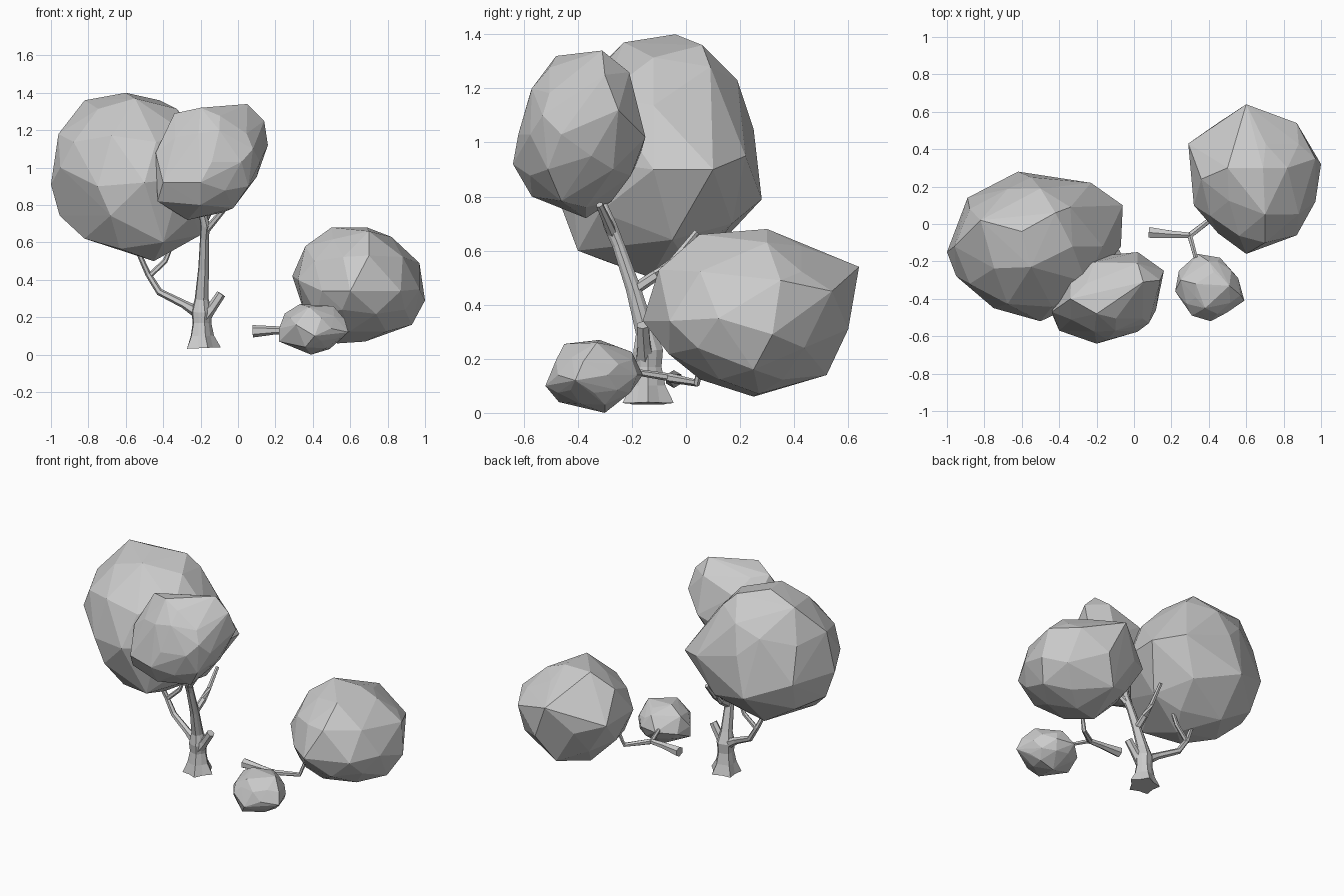
import bpy, bmesh, math
from mathutils import Vector

cube = bpy.data.objects.get("Cube")
if cube:
    bpy.data.objects.remove(cube, do_unlink=True)

# One plain grey for everything
grey = bpy.data.materials.new("plain grey")
grey.use_nodes = True
grey.diffuse_color = (0.6, 0.6, 0.6, 1)
grey.node_tree.nodes["Principled BSDF"].inputs["Base Color"].default_value = (0.6, 0.6, 0.6, 1)


def finish(bm, name):
    bmesh.ops.recalc_face_normals(bm, faces=bm.faces)
    mesh = bpy.data.meshes.new(name)
    bm.to_mesh(mesh)
    bm.free()
    mesh.materials.append(grey)
    obj = bpy.data.objects.new(name, mesh)
    bpy.context.collection.objects.link(obj)
    return obj


def foliage(name, center, radii, corners):
    """Faceted clump: an ellipsoid core wrapped together with its main corners."""
    bm = bmesh.new()
    bmesh.ops.create_icosphere(bm, subdivisions=2, radius=1)
    corners = [Vector(c) for c in corners]
    gap = 0.4 * min(radii)
    for v in bm.verts:
        v.co = Vector([c + r * n for c, r, n in zip(center, radii, v.co)])
    # Core points too close to a corner give way to it
    crowded = [v for v in bm.verts if min((v.co - c).length for c in corners) < gap]
    bmesh.ops.delete(bm, geom=crowded, context="VERTS")
    bmesh.ops.delete(bm, geom=bm.edges[:], context="EDGES_FACES")
    points = [v.co.copy() for v in bm.verts] + corners
    bm.clear()
    for p in points:
        bm.verts.new(p)
    hull = bmesh.ops.convex_hull(bm, input=bm.verts)
    inside = [e for e in hull["geom_interior"] if isinstance(e, bmesh.types.BMVert)]
    bmesh.ops.delete(bm, geom=inside, context="VERTS")
    return finish(bm, name)


def limb(name, path, sides=6, flute=0):
    """Tapered tube through (x, y, z, radius) points; flute ribs the first rings."""
    bm = bmesh.new()
    pts = [Vector(p[:3]) for p in path]
    rings = []
    for i, p in enumerate(pts):
        along = (pts[min(i + 1, len(pts) - 1)] - pts[max(i - 1, 0)]).normalized()
        guide = Vector((0, 1, 0)) if abs(along.y) < 0.8 else Vector((1, 0, 0))
        u = guide.cross(along).normalized()
        w = along.cross(u)
        ring = []
        for k in range(sides):
            a = math.tau * k / sides
            r = path[i][3] * (1 - flute * (k % 2) / (i + 1))
            ring.append(bm.verts.new(p + r * (math.cos(a) * u + math.sin(a) * w)))
        rings.append(ring)
    for lower, upper in zip(rings, rings[1:]):
        for k in range(sides):
            n = (k + 1) % sides
            bm.faces.new((lower[k], lower[n], upper[n], upper[k]))
    bm.faces.new(rings[0][::-1])
    bm.faces.new(rings[-1])
    return finish(bm, name)


# Foliage clumps
foliage("large_foliage", (-.56, -.12, .94), (.44, .38, .44), [
    (-.6, -.04, 1.4), (-.82, .02, 1.36), (-.42, .06, 1.36), (-.55, -.23, 1.37),
    (-.96, -.12, 1.18), (-1, -.15, .91), (-.82, -.2, .62), (-.45, -.13, .5),
    (-.4, -.4, .6), (-.06, .1, .9), (-.07, -.12, .9), (-.62, .28, .79),
    (-.23, .22, .95), (-.89, .14, .9), (-.5, -.52, .92), (-.75, -.45, .9),
    (-.5, .19, 1.23), (-.33, .17, .7), (-.2, -.05, .64), (-.95, -.28, 1),
    (-.34, .09, 1.28), (-.55, .25, 1.05)])
foliage("front_foliage", (-.14, -.39, 1.03), (.27, .23, .29), [
    (.05, -.31, 1.34), (-.2, -.48, 1.32), (-.34, -.4, 1.29), (.14, -.3, 1.25),
    (.16, -.25, 1.12), (.08, -.53, 1.1), (.1, -.35, .95), (-.08, -.37, .76),
    (-.27, -.37, .72), (-.43, -.5, .82), (-.44, -.47, 1.08), (-.2, -.64, .92),
    (-.4, -.57, .92), (-.36, -.3, 1), (-.18, -.17, .95), (.02, -.15, 1.02),
    (-.1, -.57, 1.2), (-.2, -.57, .8), (.02, -.21, 1.26)])
foliage("side_foliage", (.65, .24, .37), (.335, .375, .29), [
    (.29, .43, .42), (.36, .24, .58), (.5, .3, .68), (.69, .3, .68),
    (.82, .3, .63), (.97, .35, .49), (1, .32, .29), (.93, .25, .16),
    (.68, .27, .07), (.53, .25, .06), (.6, .64, .54), (.87, .54, .45),
    (.6, -.16, .34), (.87, -.06, .34), (.97, .12, .35), (.45, -.05, .34),
    (.32, .1, .4), (.7, .6, .31), (.6, .52, .14), (.7, -.1, .53), (.7, .05, .66)])
foliage("small_foliage", (.4, -.34, .14), (.165, .165, .125), [
    (.22, -.36, .14), (.25, -.3, .22), (.33, -.32, .27), (.51, -.33, .26),
    (.57, -.38, .19), (.59, -.41, .12), (.49, -.3, .03), (.39, -.3, 0),
    (.22, -.36, .07), (.34, -.16, .14), (.46, -.18, .14), (.41, -.52, .1),
    (.36, -.47, .04), (.38, -.45, .255), (.31, -.49, .16), (.4, -.2, .225),
    (.24, -.25, .12), (.52, -.25, .18)])

# Trunk with a ribbed, flared foot, leaning forward as it rises
limb("trunk", [(-.192, -.14, .035, .1), (-.195, -.14, .1, .067),
               (-.195, -.14, .17, .052), (-.195, -.14, .23, .058),
               (-.195, -.15, .3, .038), (-.185, -.195, .46, .029),
               (-.18, -.25, .62, .024), (-.175, -.28, .69, .026),
               (-.2, -.32, .8, .016)], 10, .28)
limb("trunk_fork", [(-.175, -.27, .66, .02), (-.08, -.32, .77, .014)])
limb("stub_branch", [(-.185, -.15, .2, .04), (-.14, -.155, .25, .027),
                     (-.09, -.16, .325, .025)])
limb("back_branch", [(-.185, -.2, .45, .022), (-.18, -.11, .51, .02),
                     (-.18, -.05, .56, .015), (-.18, .04, .67, .012)])

# Left branch and its fork
limb("left_branch", [(-.19, -.14, .21, .036), (-.29, -.12, .27, .022),
                     (-.42, -.08, .335, .019), (-.48, -.07, .43, .016),
                     (-.53, -.09, .54, .013)])
limb("left_branch_fork", [(-.475, -.07, .42, .015), (-.39, -.06, .5, .014),
                          (-.36, -.06, .57, .011)])

# Loose low branch carrying the two side clumps
limb("low_branch", [(.08, -.045, .125, .033), (.2, -.055, .13, .022),
                    (.3, -.06, .13, .018), (.43, .04, .11, .014),
                    (.46, .06, .2, .012)])
limb("low_branch_fork", [(.295, -.05, .13, .015), (.33, -.18, .15, .012)])
